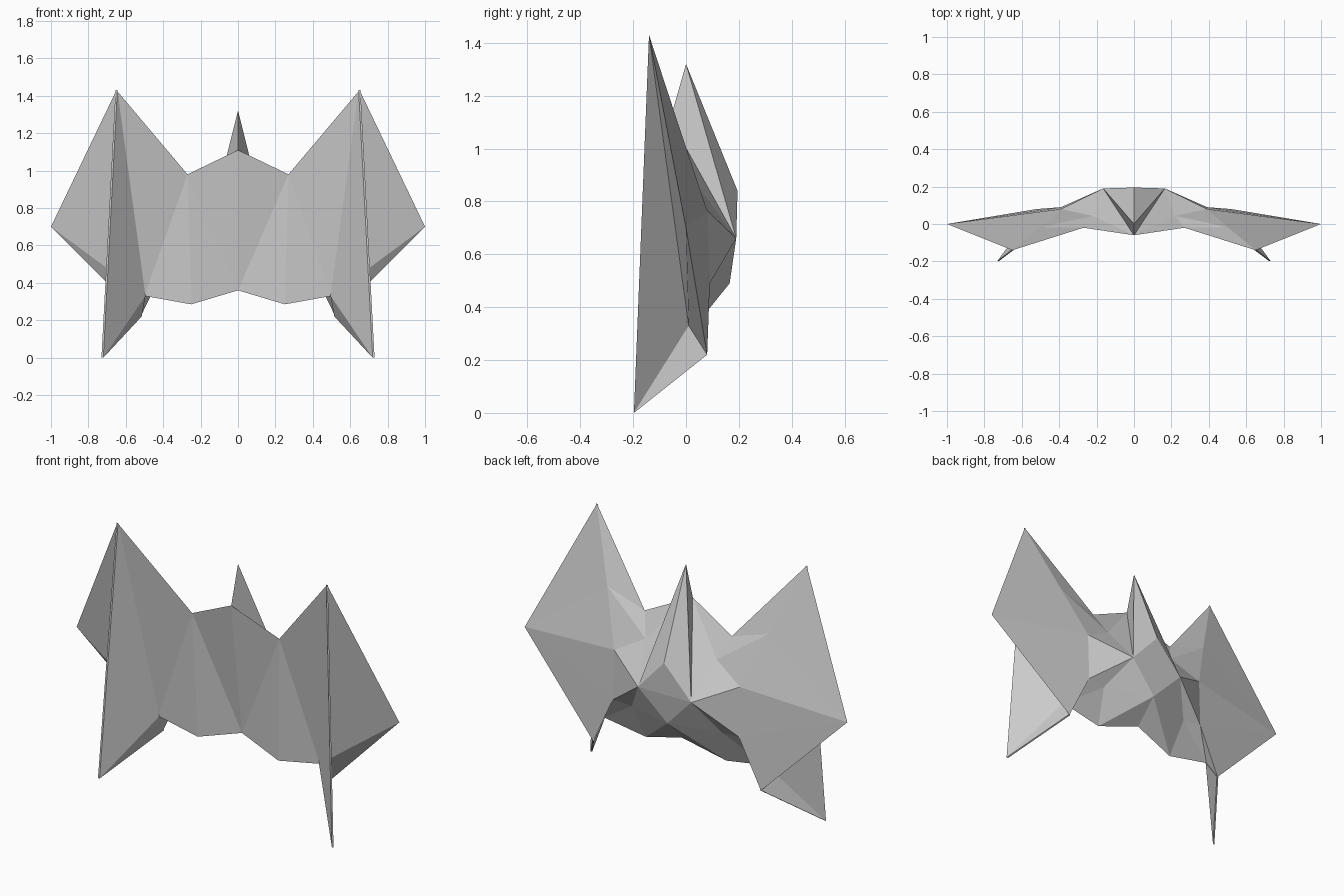
import bpy
import bmesh
from mathutils import Vector

old = bpy.data.objects.get("Cube")
if old:
    bpy.data.objects.remove(old, do_unlink=True)

grey = bpy.data.materials.new("plain_grey")
grey.use_nodes = True
colour = (0.6, 0.6, 0.6, 1)
grey.diffuse_color = colour
grey.node_tree.nodes["Principled BSDF"].inputs["Base Color"].default_value = colour

# Named corners of the model's left half
P = {
    "brow": (0, -0.06, 1.11),
    "shoulder": (0.27, -0.02, 0.98),
    "peak": (0.65, -0.14, 1.43),
    "wing_tip": (1.0, 0, 0.70),
    "hip": (0.50, 0.01, 0.33),
    "heel": (0.52, 0.08, 0.22),
    "skirt": (0.25, 0, 0.285),
    "notch": (0, 0.035, 0.36),
    "ridge": (0.165, 0.19, 0.66),
    "tail": (0, 0.165, 0.49),
    "wing_fold": (0.50, -0.017, 1.055),
    "back_fold": (0.22, 0.043, 0.86),
    "wing_root": (0.39, 0.08, 0.765),
    "wing_base": (0.39, 0.09, 0.49),
    "under": (0.28, 0.08, 0.48),
    "crest_top": (0, 0, 1.32),
    "crest_back": (0, 0.195, 0.84),
    "blade_tip": (0.725, -0.197, 0),
}


def point(name, side=1, shift=0):
    x, y, z = P[name]
    return Vector((side * (x + shift), y, z))


def finish(name, bm):
    bmesh.ops.remove_doubles(bm, verts=bm.verts, dist=0.0005)
    bmesh.ops.recalc_face_normals(bm, faces=bm.faces)
    mesh = bpy.data.meshes.new(name)
    bm.to_mesh(mesh)
    bm.free()
    mesh.materials.append(grey)
    obj = bpy.data.objects.new(name, mesh)
    bpy.context.collection.objects.link(obj)
    return obj


def hull(bm, points):
    verts = [bm.verts.new(p) for p in points]
    bmesh.ops.convex_hull(bm, input=verts)


# Body shell with wings: half the panels, mirrored and welded on the middle
panels = [
    # front
    "brow shoulder notch", "shoulder skirt notch",
    "shoulder hip skirt", "peak shoulder hip", "peak wing_tip hip",
    # upper back
    "brow ridge back_fold", "brow back_fold shoulder",
    "shoulder back_fold wing_fold", "shoulder wing_fold peak",
    "back_fold ridge wing_root", "back_fold wing_root wing_fold",
    # wing back
    "peak wing_fold wing_tip", "wing_fold wing_root wing_tip",
    "wing_root wing_base wing_tip", "wing_base heel wing_tip",
    # lower back and underside
    "ridge wing_root wing_base", "ridge wing_base under",
    "ridge under tail", "tail under skirt", "tail skirt notch",
    "under wing_base hip", "under hip skirt",
    "wing_base heel hip", "wing_tip hip heel",
]
bm = bmesh.new()
for side in (1, -1):
    for panel in panels:
        bm.faces.new([bm.verts.new(point(n, side)) for n in panel.split()])
# Middle panels under the crest
for middle in ("brow", "tail"):
    bm.faces.new([bm.verts.new(p) for p in
                  (point("ridge"), point(middle), point("ridge", -1))])
finish("winged_body", bm)

# Crest spike
bm = bmesh.new()
hull(bm, [point("brow"), point("crest_top"), point("crest_back"),
          point("ridge"), point("ridge", -1)])
finish("crest", bm)

# Thin blades running down the wings, each with a small heel web
for label, side in (("left", 1), ("right", -1)):
    bm = bmesh.new()
    for corners in ("peak blade_tip hip", "blade_tip hip heel"):
        hull(bm, [point(n, side, t) for n in corners.split()
                  for t in (-0.005, 0.005)])
    finish(label + "_blade", bm)
